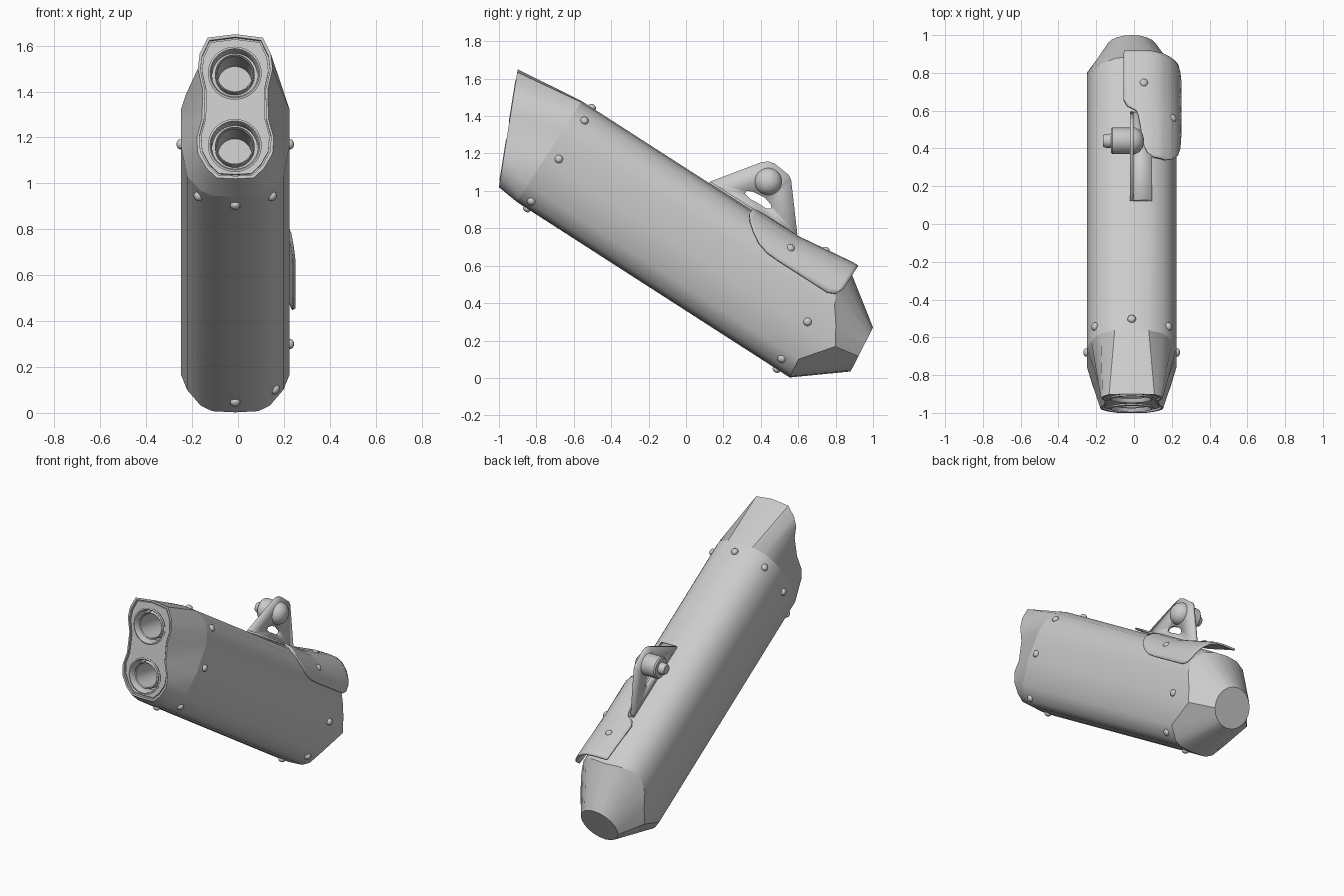
import bpy, bmesh, math
from mathutils import Vector
from mathutils.bvhtree import BVHTree

if "Cube" in bpy.data.objects:
    bpy.data.objects.remove(bpy.data.objects["Cube"])

CX, CV = -0.012, 0.623            # body centre across and along its own height
CA, SA = 0.841, 0.541             # slope of the body axis


def P(x, u, w):
    """Body coordinates (across, along, up) to world."""
    v = CV + w
    return Vector((x, CA * u + SA * v, CA * v - SA * u))


def finish(name, bm, angle=35, thick=0):
    bmesh.ops.recalc_face_normals(bm, faces=bm.faces)
    me = bpy.data.meshes.new(name)
    bm.to_mesh(me)
    bm.free()
    ob = bpy.data.objects.new(name, me)
    bpy.context.collection.objects.link(ob)
    bpy.context.view_layer.objects.active = ob
    for o in bpy.context.selected_objects:
        o.select_set(False)
    ob.select_set(True)
    bpy.ops.object.shade_smooth_by_angle(angle=math.radians(angle))
    if thick:
        m = ob.modifiers.new("thickness", 'SOLIDIFY')
        m.thickness, m.offset = thick, 0
    return ob


def loft(name, rings, closed=True, cap=False, angle=35, thick=0):
    bm = bmesh.new()
    vs = [[bm.verts.new(p) for p in r] for r in rings]
    n = len(rings[0])
    for a, b in zip(vs, vs[1:]):
        for i in range(n if closed else n - 1):
            j = (i + 1) % n
            bm.faces.new((a[i], a[j], b[j], b[i]))
    if cap:
        bm.faces.new(vs[-1])
    return finish(name, bm, angle, thick)


def plate(name, loops, thick=0):
    bm = bmesh.new()
    for loop in loops:
        vs = [bm.verts.new(p) for p in loop]
        for a, b in zip(vs, vs[1:] + vs[:1]):
            bm.edges.new((a, b))
    bmesh.ops.triangle_fill(bm, use_beauty=True, use_dissolve=False, edges=bm.edges[:])
    return finish(name, bm, 30, thick)


def circle(c, axis, r, h=0, n=40):
    q = Vector(axis).to_track_quat('Z', 'Y')
    return [Vector(c) + q @ Vector((r * math.cos(2 * math.pi * i / n),
                                    r * math.sin(2 * math.pi * i / n), h)) for i in range(n)]


def lathe(name, profile, c, axis):
    return loft(name, [circle(c, axis, r, h) for r, h in profile], cap=True)


def both(half):
    """Mirror a bottom-to-top half outline into a full ring."""
    full = half + [Vector((-p.x, p.y, p.z)) for p in half[-2:0:-1]]
    return [p + Vector((CX, 0, 0)) for p in full]


# Main sleeve
sec = [(0, -.321), (.10, -.315), (.15, -.29), (.21, -.213), (.237, -.05), (.237, .05),
       (.237, .13), (.215, .21), (.165, .28), (.09, .313), (0, .32)]
rear_u = [.465, .465, .46, .452, .58, .52, .46, .42, .425, .44, .45]
start = both([P(x, -1.27, w) for x, w in sec])
end = both([P(x, u, w) for (x, w), u in zip(sec, rear_u)])
sleeve = loft("muffler_sleeve", [start, end])

# Tapered rear cap ending in a tilted disc
disc = []
for i in range(11):
    a = math.radians(-90 + 18 * i)
    disc.append(Vector((.132 * math.cos(a), .94 + .06 * math.sin(a), .152 + .1176 * math.sin(a))))
loft("rear_cap", [end, both(disc)], cap=True)

# Tapered front shroud with a figure-eight rim
rim = [(0, 1.02), (.08, 1.024), (.125, 1.065), (.163, 1.13), (.168, 1.20), (.145, 1.28),
       (.142, 1.41), (.163, 1.50), (.155, 1.565), (.12, 1.635), (0, 1.65)]
NORMAL = Vector((0, -.988, .157))


def rim_ring(sx, sz, depth):
    pts = []
    for x, z in rim:
        z = 1.335 + (z - 1.335) * sz
        pts.append(Vector((x * sx, -1 + (z - 1.02) * .1 / .63, z)) - NORMAL * depth)
    return both(pts)


loft("front_shroud", [start, rim_ring(1, 1, 0), rim_ring(.93, .96, 0), rim_ring(.93, .96, .025),
                      rim_ring(.89, .935, .025), rim_ring(.89, .935, .008)])

# Front plate with two outlets
centres = [Vector((CX - .002, -1 + (z - 1.02) * .1 / .63, z)) for z in (1.165, 1.48)]
plate("front_plate", [rim_ring(.89, .935, .008)] +
      [circle(c, NORMAL, .112, -.008) for c in centres])
for i, c in enumerate(centres):
    lathe(f"outlet_pipe_{i + 1}",
          [(.112, -.012), (.117, 0), (.108, .003), (.102, -.005), (.099, -.07), (.086, -.07),
           (.086, -.02), (.082, -.014), (.077, -.02), (.074, -.28)], c, NORMAL)

# Heat shield wrapped over the top and right side
arc = [Vector(p) for p in ((-.055, .335), (.04, .335), (.09, .33), (.14, .315),
                           (.19, .28), (.225, .235), (.245, .17))]
cum = [0]
for a, b in zip(arc, arc[1:]):
    cum.append(cum[-1] + (b - a).length)


def on_arc(t):
    d = t * cum[-1]
    for k in range(6):
        if d <= cum[k + 1] or k == 5:
            return arc[k].lerp(arc[k + 1], (d - cum[k]) / (cum[k + 1] - cum[k]))


rows = []
for u, t0, t1 in ((-.19, .42, .60), (-.165, .33, .72), (-.12, .28, .84), (-.06, .25, .94),
                  (.0, .23, .99), (.07, .20, 1), (.10, .17, 1), (.125, .05, 1), (.16, 0, 1),
                  (.28, 0, 1), (.39, 0, 1), (.43, 0, .96), (.45, .01, .86)):
    lift = .04 * max(0, min(1, (u - .1) / .32))
    row = []
    for i in range(17):
        p = on_arc(t0 + (t1 - t0) * i / 16)
        k = max(0, min(1, (p.y - .17) / .16))
        row.append(P(p.x, u, p.y + lift * k))
    rows.append(row)
shield = loft("heat_shield", rows, closed=False, angle=50, thick=.012)


# Hanger bracket: upright plate with a slot, and a foot on the sleeve
def yz(pts, x):
    return [Vector((x, y, z)) for y, z in pts]


plate("hanger_bracket", [
    yz([(.12, 1.035), (.13, 1.05), (.40, 1.152), (.44, 1.158), (.475, 1.145), (.55, 1.085),
        (.562, 1.06), (.595, .77), (.58, .74)], -.012),
    yz([(.315, .985), (.325, 1.0), (.36, .995), (.42, .965), (.455, .925), (.455, .905),
        (.43, .905), (.385, .935), (.345, .955)], -.012)], thick=.018)
loft("hanger_foot", [[P(x, u, .325) for u in (-.46, .09)] for x in (-.02, .095)],
     closed=False, thick=.012)

# Rubber mount and bolt through the bracket
lathe("mount_bush", [(.0, .0), (.068, 0), (.07, .005), (.07, .10), (.062, .108), (.038, .108),
                     (.036, .135), (.03, .148), (.015, .15)], (-.015, .44, 1.05), (-1, 0, 0))
lathe("bolt_head", [(.0, 0), (.072, 0), (.072, .012), (.06, .035), (.04, .052), (.015, .06)],
      (-.008, .44, 1.05), (1, 0, 0))


# Rivets pressed onto the nearest surface
def rivet(target, pos, name):
    bm = bmesh.new()
    bm.from_mesh(target.data)
    loc, nor, _, _ = BVHTree.FromBMesh(bm).find_nearest(Vector(pos))
    bm.free()
    if nor.dot(loc - P(CX, CA * loc.y - SA * loc.z, 0)) < 0:
        nor = -nor
    prof = [(.022 * math.cos(a), .003 + .016 * math.sin(a)) for a in (0, .4, .8, 1.2, 1.5)]
    loft(name, [circle(loc, nor, r, h, 16) for r, h in [(.022, -.006)] + prof], cap=True)


spots = [(CX, -.5, 1.45), (CX, -.85, .905), (CX, .48, .04), (.22, .65, .30), (.165, .51, .10)]
for x, y, z in ((.19, -.54, 1.38), (.24, -.68, 1.17), (.155, -.83, .94)):
    spots += [(x, y, z), (2 * CX - x, y, z)]
for i, s in enumerate(spots):
    rivet(sleeve, s, f"sleeve_rivet_{i + 1}")
rivet(shield, (.055, .76, .71), "shield_rivet_top")
rivet(shield, (.23, .57, .71), "shield_rivet_side")
